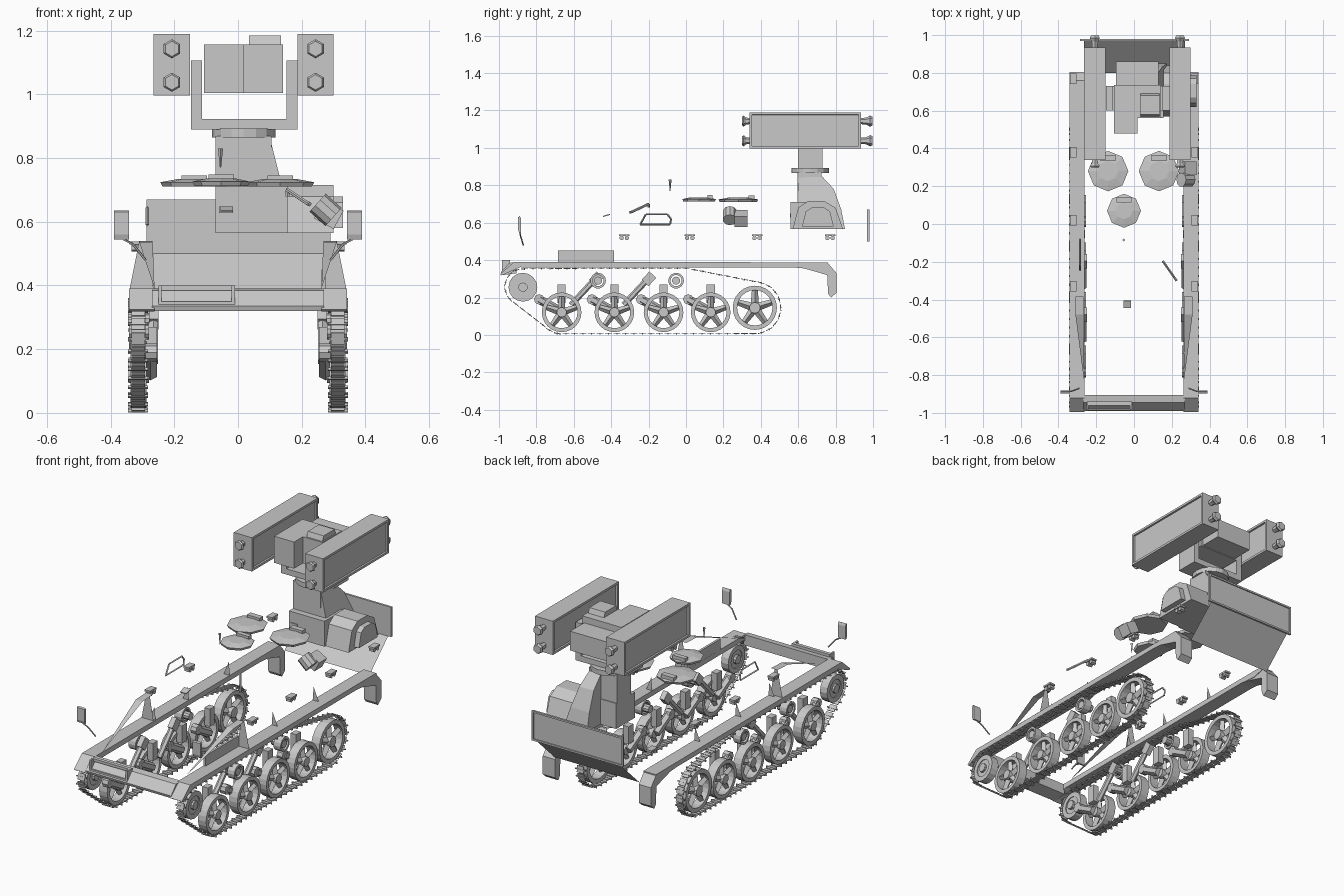
import bpy, bmesh, math
from mathutils import Matrix, Vector, geometry

cube = bpy.data.objects.get("Cube")
if cube:
    bpy.data.objects.remove(cube, do_unlink=True)

grey = bpy.data.materials.new("plain grey")
grey.use_nodes = True
grey.diffuse_color = (0.58, 0.58, 0.58, 1)
grey.node_tree.nodes["Principled BSDF"].inputs["Base Color"].default_value = (0.58, 0.58, 0.58, 1)


def finish(bm, name):
    bmesh.ops.recalc_face_normals(bm, faces=bm.faces)
    mesh = bpy.data.meshes.new(name)
    bm.to_mesh(mesh)
    bm.free()
    mesh.materials.append(grey)
    ob = bpy.data.objects.new(name, mesh)
    bpy.context.collection.objects.link(ob)


def box(bm, x, y, z, turn=None):
    """Box from (min, max) pairs, optionally turned about its centre."""
    pairs = (x, y, z)
    m = Matrix.Translation([(a + b) / 2 for a, b in pairs])
    if turn:
        m = m @ turn
    m = m @ Matrix.Diagonal([abs(b - a) for a, b in pairs] + [1])
    bmesh.ops.create_cube(bm, size=1, matrix=m)


def rod(bm, p, q, r, r2=None, n=8):
    """Cylinder or cone between two points."""
    p, q = Vector(p), Vector(q)
    d = q - p
    m = Matrix.Translation((p + q) / 2) @ d.to_track_quat('Z', 'Y').to_matrix().to_4x4()
    bmesh.ops.create_cone(bm, cap_ends=True, segments=n, radius1=r,
                          radius2=r if r2 is None else r2, depth=d.length, matrix=m)


def prism(bm, profile, x0, x1):
    """Side profile of (y, z) points pulled along x."""
    a = [bm.verts.new((x0, y, z)) for y, z in profile]
    b = [bm.verts.new((x1, y, z)) for y, z in profile]
    bm.faces.new(a)
    bm.faces.new(b[::-1])
    for i in range(len(a)):
        j = (i + 1) % len(a)
        bm.faces.new((a[i], b[i], b[j], a[j]))


def sheet(bm, *points):
    """Single flat face."""
    bm.faces.new([bm.verts.new(p) for p in points])


def ring(bm, x0, x1, y, z, r, inner, n=24):
    """Flat wheel rim around an x axis."""
    loops = []
    for x, rad in ((x0, inner), (x0, r), (x1, r), (x1, inner)):
        loops.append([bm.verts.new((x, y + rad * math.cos(t * math.tau / n),
                                    z + rad * math.sin(t * math.tau / n))) for t in range(n)])
    for k in range(4):
        a, b = loops[k], loops[(k + 1) % 4]
        for i in range(n):
            j = (i + 1) % n
            bm.faces.new((a[i], a[j], b[j], b[i]))


def wheel(name, s, y, z, r, spokes=5):
    bm = bmesh.new()
    ring(bm, s * .287, s * .338, y, z, r, r * .8)
    rod(bm, (s * .28, y, z), (s * .343, y, z), r * .25, n=12)
    for k in range(spokes):
        t = math.tau * k / spokes + math.pi / 2
        rod(bm, (s * .315, y, z), (s * .315, y + r * .85 * math.cos(t), z + r * .85 * math.sin(t)),
            r * .2, r * .13, 4)
    finish(bm, name)


# Running gear
road = [-.665, -.383, -.12, .132]
for s, side in ((1, "left"), (-1, "right")):
    for i, y in enumerate(road):
        wheel(f"{side}_road_wheel_{i + 1}", s, y, .121, .106)
    wheel(side + "_idler_wheel", s, .368, .145, .118)

    bm = bmesh.new()
    ring(bm, s * .29, s * .335, -.872, .255, .077, .05, 16)
    rod(bm, (s * .295, -.872, .255), (s * .33, -.872, .255), .055, n=16)
    rod(bm, (s * .28, -.872, .255), (s * .342, -.872, .255), .025, n=10)
    finish(bm, side + "_drive_sprocket")

    for i, y in enumerate((-.47, -.053)):
        bm = bmesh.new()
        ring(bm, s * .29, s * .335, y, .29, .042, .03, 14)
        rod(bm, (s * .26, y, .29), (s * .33, y, .29), .022, n=10)
        finish(bm, f"{side}_return_roller_{i + 1}")

    # Swing arms, bump stops and dampers
    bm = bmesh.new()
    for y in road:
        rod(bm, (s * .275, y, .123), (s * .275, y - .12, .19), .024, n=6)
        rod(bm, (s * .255, y - .12, .19), (s * .29, y - .12, .19), .028, n=8)
        box(bm, (s * .255, s * .29), (y - .022, y + .022), (.17, .27))
    for y in (road[0], road[1]):
        rod(bm, (s * .265, y + .05, .16), (s * .265, y + .18, .3), .016, n=6)
        box(bm, (s * .25, s * .28), (y + .16, y + .21), (.27, .33), Matrix.Rotation(-.75, 4, 'X'))
    finish(bm, side + "_suspension")

    # Track links laid along the outline of the wheels
    pts = [Vector((0, .357)), Vector((-.45, .357))]
    for cy, cz, r in ((-.872, .257, .096), (-.665, .123, .117), (.368, .145, .138)):
        pts += [Vector((cy + r * math.cos(k * math.tau / 32), cz + r * math.sin(k * math.tau / 32)))
                for k in range(32)]
    path = [pts[i] for i in geometry.convex_hull_2d(pts)]
    total = sum((path[i] - path[i - 1]).length for i in range(len(path)))
    pitch = total / 72
    bm = bmesh.new()
    walked, nxt = 0, 0
    for i in range(len(path)):
        a, b = path[i - 1], path[i]
        d = b - a
        while nxt < walked + d.length:
            c = a + d * ((nxt - walked) / d.length)
            turn = Matrix.Rotation(math.atan2(d.y, d.x), 4, 'X')
            box(bm, (s * .292, s * .334), (c.x - pitch * .42, c.x + pitch * .42),
                (c.y - .002, c.y + .002), turn)
            box(bm, (s * .282, s * .345), (c.x - .003, c.x + .003), (c.y - .005, c.y + .004), turn)
            nxt += pitch
        walked += d.length
    finish(bm, side + "_track")

    # Fender with drooping rear flap
    bm = bmesh.new()
    prism(bm, [(-.92, .39), (.76, .388), (.76, .365), (.7, .35), (.58, .36), (-.88, .36)],
          s * .262, s * .342)
    prism(bm, [(.6, .385), (.755, .388), (.805, .33), (.805, .225), (.775, .2), (.76, .22),
               (.755, .32), (.6, .365)], s * .265, s * .342)
    prism(bm, [(-.92, .39), (-.995, .325), (-.985, .318), (-.88, .365)], s * .262, s * .342)
    finish(bm, side + "_fender")

    # Flat gussets and hinge brackets along the fender
    bm = bmesh.new()
    for y in (-.37, -.07, .3):
        sheet(bm, (s * .262, y, .388), (s * .3, y, .388), (s * .268, y, .465))
    for y in (-.33, .02, .38, .77):
        box(bm, (s * .305, s * .34), (y - .028, y + .028), (.528, .538))
        for e in (-.014, .014):
            rod(bm, (s * .305, y + e, .518), (s * .335, y + e, .518), .012, n=6)
    finish(bm, side + "_brackets")

    # Sloping wing strip beside the bow, closed by an upright gusset
    bm = bmesh.new()
    sheet(bm, (s * .262, -.85, .39), (s * .31, -.48, .536), (s * .268, -.48, .536))
    sheet(bm, (s * .268, -.48, .536), (s * .31, -.48, .536), (s * .31, -.385, .54),
          (s * .268, -.385, .54))
    sheet(bm, (s * .265, -.385, .39), (s * .34, -.385, .39), (s * .31, -.385, .54),
          (s * .29, -.385, .54))
    finish(bm, side + "_bow_wing")

    # Mirror on a bent stem
    bm = bmesh.new()
    prism(bm, [(-.897, .56), (-.892, .545), (-.882, .545), (-.882, .62), (-.888, .635), (-.897, .63)],
          s * .342, s * .39)
    rod(bm, (s * .36, -.888, .545), (s * .33, -.885, .53), .004, n=5)
    rod(bm, (s * .33, -.885, .53), (s * .29, -.87, .48), .004, n=5)
    finish(bm, side + "_mirror")

# Front cross bar, step and side stowage plate
bm = bmesh.new()
prism(bm, [(-.905, .39), (-.945, .385), (-.99, .335), (-.985, .32), (-.905, .33)], -.27, .27)
finish(bm, "front_bar")
bm = bmesh.new()
box(bm, (-.25, -.01), (-.985, -.97), (.335, .35))
box(bm, (-.25, -.01), (-.96, -.94), (.385, .4))
for x in (-.25, -.02):
    box(bm, (x, x + .01), (-.985, -.94), (.335, .4))
finish(bm, "front_step")
bm = bmesh.new()
box(bm, (.262, .275), (-.685, -.385), (.39, .45))
finish(bm, "stowage_plate")

# Rear panel with raised frame and underside sloping forward
bm = bmesh.new()
box(bm, (-.287, .29), (.968, .974), (.5, .67))
for z in (.5, .66):
    box(bm, (-.287, .29), (.968, .98), (z, z + .01))
for x in (-.287, .28):
    box(bm, (x, x + .01), (.968, .98), (.5, .67))
sheet(bm, (-.265, .97, .5), (.27, .97, .5), (.27, .8, .34), (-.265, .8, .34))
finish(bm, "rear_panel")

# Pedestal, rounded housing and side drum
bm = bmesh.new()
box(bm, (-.07, .105), (.595, .725), (.565, .87))
box(bm, (-.07, .155), (.56, .73), (.565, .71))
finish(bm, "pedestal")
bm = bmesh.new()
prism(bm, [(.59, .565), (.6, .84), (.725, .85), (.79, .78), (.83, .67), (.85, .565)], .03, .1)
for v in bm.verts:
    if v.co.x > .09:
        v.co.x += (.865 - v.co.z) * .25
finish(bm, "rounded_housing")
bm = bmesh.new()
prism(bm, [(.57, .565), (.6, .68), (.65, .715), (.74, .715), (.8, .68), (.84, .565)], .155, .3)
prism(bm, [(.62, .58), (.64, .66), (.67, .68), (.74, .68), (.77, .66), (.79, .58)], .3, .33)
finish(bm, "side_drum")

# Turntable and yoke
bm = bmesh.new()
rod(bm, (.018, .665, .865), (.018, .665, .893), .1, n=16)
finish(bm, "turntable")
bm = bmesh.new()
box(bm, (-.148, .187), (.6, .73), (.89, .923))
for x in (-.148, .152):
    box(bm, (x, x + .035), (.6, .73), (.9, 1.107))
finish(bm, "yoke")

# Sight unit between the pods
bm = bmesh.new()
box(bm, (-.107, .018), (.48, .735), (1.005, 1.157))
box(bm, (.018, .142), (.56, .735), (1.005, 1.157))
box(bm, (-.095, .13), (.735, .86), (1.01, 1.12))
prism(bm, [(.57, 1.157), (.58, 1.185), (.68, 1.185), (.69, 1.157)], .035, .135)
finish(bm, "sight_unit")

# Missile pods with recessed side panels and flared nozzles
for name, x0, x1 in (("left_pod", .187, .3), ("right_pod", -.265, -.15)):
    bm = bmesh.new()
    box(bm, (x0, x1), (.34, .935), (.997, 1.19))
    bm.normal_update()
    sides = [f for f in bm.faces if abs(f.normal.x) > .9]
    bmesh.ops.inset_individual(bm, faces=sides, thickness=.018, depth=0)
    bmesh.ops.inset_individual(bm, faces=sides, thickness=.001, depth=-.01)
    finish(bm, name)
    bm = bmesh.new()
    xc = (x0 + x1) / 2
    for z in (1.038, 1.143):
        for y, d in ((.34, -.04), (.935, .062)):
            rod(bm, (xc, y, z), (xc, y + d * .6, z), .016, .02, 6)
            rod(bm, (xc, y + d * .5, z), (xc, y + d * .8, z), .02, .03, 6)
            rod(bm, (xc, y + d * .8, z), (xc, y + d, z), .03, .024, 6)
    finish(bm, name + "_nozzles")

# Octagonal roof hatches
for name, x, y, r, z in (("left_hatch", .132, .28, .107, .71), ("right_hatch", -.137, .28, .107, .71),
                         ("driver_hatch", -.053, .07, .09, .712)):
    bm = bmesh.new()
    rod(bm, (x, y, z), (x, y, z + .014), r * .93, r, 8)
    rod(bm, (x, y, z + .014), (x, y, z + .024), r, r * .5, 8)
    box(bm, (x - .04, x + .04), (y + r * .5, y + r * .8), (z + .015, z + .036))
    finish(bm, name)

# Lamp drum, lamp box and small fittings
bm = bmesh.new()
rod(bm, (.25, .235, .66), (.3, .235, .615), .038, n=10)
box(bm, (.25, .32), (.26, .33), (.59, .655), Matrix.Rotation(.5, 4, 'Y'))
finish(bm, "side_lamp")
bm = bmesh.new()
frame = [(-.285, -.245, .59), (-.285, -.085, .59), (-.285, -.08, .62),
         (-.285, -.1, .645), (-.285, -.215, .645)]
for i, p in enumerate(frame):
    rod(bm, frame[i - 1], p, .005, n=4)
finish(bm, "side_loop")
bm = bmesh.new()
for p, q in (((.155, -.2, .7), (.215, -.285, .66)), ((.215, -.285, .66), (.225, -.3, .655)),
             ((.155, -.2, .7), (.155, -.2, .68))):
    rod(bm, p, q, .007, n=6)
finish(bm, "grab_handle")
bm = bmesh.new()
rod(bm, (-.055, -.085, .83), (-.055, -.085, .77), .008, .002, 4)
box(bm, (-.055, -.015), (-.445, -.405), (.636, .642), Matrix.Rotation(.3, 4, 'X'))
box(bm, (-.06, -.015), (.555, .562), (.628, .648))
finish(bm, "roof_fittings")
